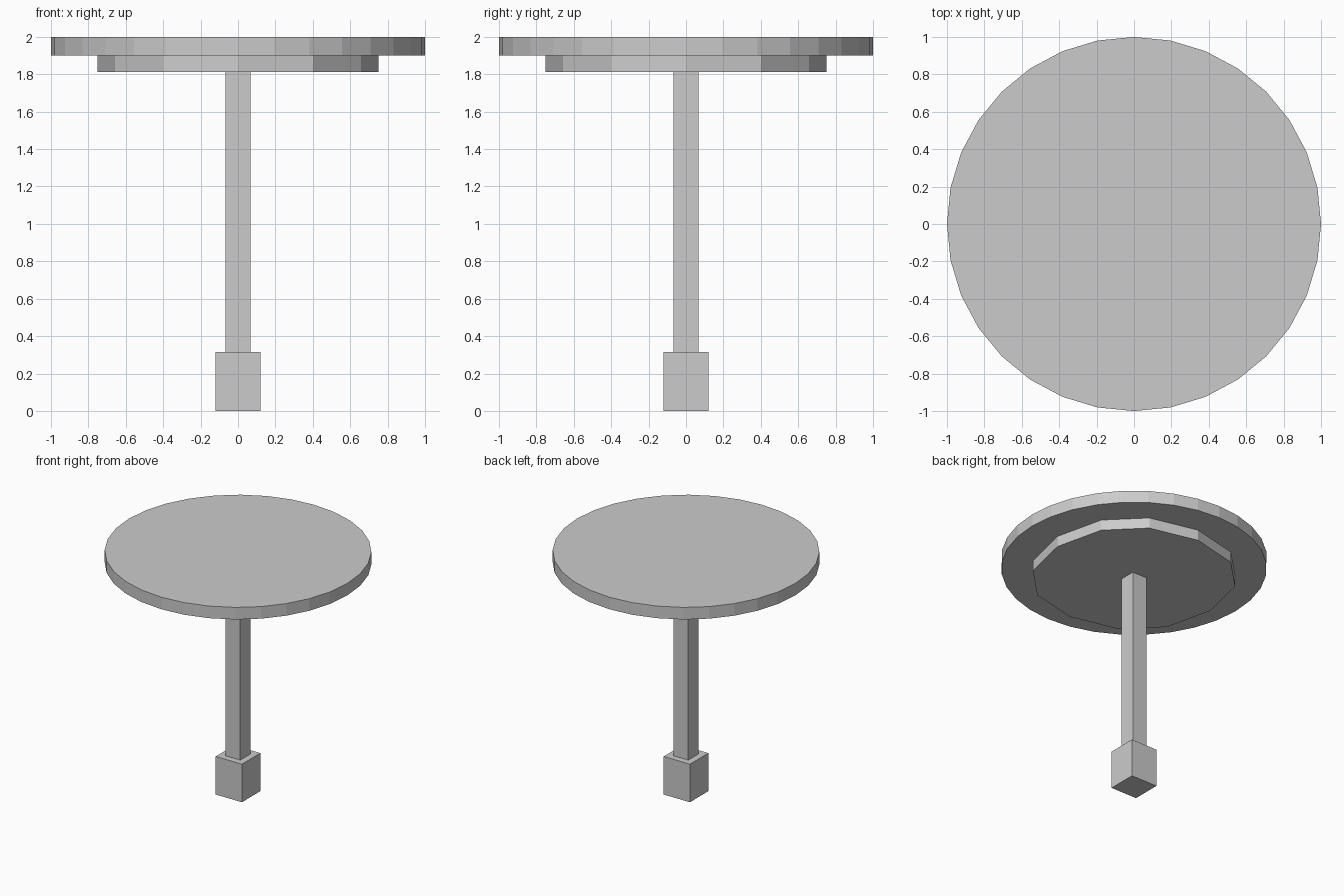
import bpy, bmesh, math
from mathutils import Matrix

if "Cube" in bpy.data.objects:
    bpy.data.objects.remove(bpy.data.objects["Cube"])


def prism(name, outline, z0, z1):
    """Extrude a flat outline from z0 up to z1."""
    bm = bmesh.new()
    face = bm.faces.new([bm.verts.new((x, y, z0)) for x, y in outline])
    ext = bmesh.ops.extrude_face_region(bm, geom=[face], use_keep_orig=True)
    top = [v for v in ext["geom"] if isinstance(v, bmesh.types.BMVert)]
    bmesh.ops.translate(bm, verts=top, vec=(0, 0, z1 - z0))
    bmesh.ops.recalc_face_normals(bm, faces=bm.faces)
    mesh = bpy.data.meshes.new(name)
    bm.to_mesh(mesh)
    bm.free()
    obj = bpy.data.objects.new(name, mesh)
    bpy.context.collection.objects.link(obj)
    return obj


def four_fold(points):
    """Repeat one quadrant of outline points around the centre."""
    out = []
    for q in range(4):
        rot = Matrix.Rotation(q * math.pi / 2, 2)
        for p in points:
            x, y = p
            out.append((rot[0][0] * x + rot[0][1] * y, rot[1][0] * x + rot[1][1] * y))
    return out


# Round table top, 32 sides
circle = [(math.cos(i * math.tau / 32), math.sin(i * math.tau / 32)) for i in range(32)]
prism("table_top", circle, 1.9, 2.0)

# Twelve-sided support plate under the top
prism("support_plate", four_fold([(0.752, 0), (0.658, 0.4), (0.4, 0.658)]), 1.812, 1.9)

# Square post and foot block
prism("post", four_fold([(0.068, 0.068)]), 0.315, 1.812)
prism("foot_block", four_fold([(0.12, 0.12)]), 0.0, 0.315)
